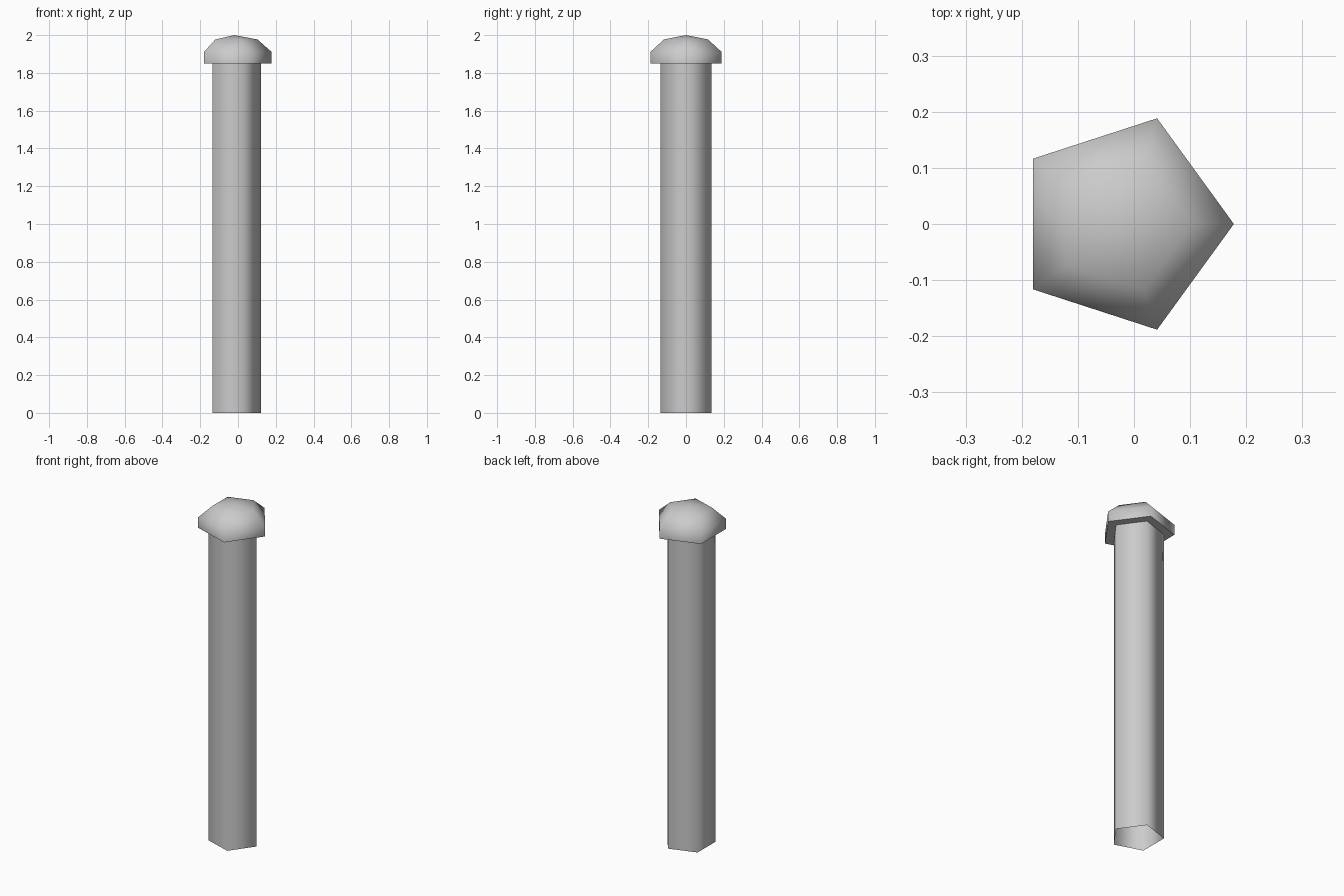
import bpy, bmesh
from math import sin, cos, pi, radians

if "Cube" in bpy.data.objects:
    bpy.data.objects.remove(bpy.data.objects["Cube"])

SIDES = 5
CX = -0.02  # axis of the five-sided post


def lathe(name, profile, apex=None):
    """Five-sided revolve of (radius, z) points, optionally closed by an apex."""
    bm = bmesh.new()
    rings = [[bm.verts.new((CX + r * cos(2 * pi * i / SIDES),
                            r * sin(2 * pi * i / SIDES), z))
              for i in range(SIDES)] for r, z in profile]
    for a, b in zip(rings, rings[1:]):
        for i in range(SIDES):
            j = (i + 1) % SIDES
            bm.faces.new((a[i], a[j], b[j], b[i]))
    if apex is not None:
        top = bm.verts.new((CX, 0, apex))
        for i in range(SIDES):
            bm.faces.new((rings[-1][i], rings[-1][(i + 1) % SIDES], top))
    me = bpy.data.meshes.new(name)
    bm.to_mesh(me)
    bm.free()
    ob = bpy.data.objects.new(name, me)
    bpy.context.collection.objects.link(ob)
    bpy.context.view_layer.objects.active = ob
    ob.select_set(True)
    # Smooth around the 72 degree corners, sharp at the 90 degree cap rim
    bpy.ops.object.shade_smooth_by_angle(angle=radians(80))
    ob.select_set(False)
    return ob


# Open-bottomed shaft, flat underside of the cap, cap rim and domed top
lathe("capped_post", [(0.142, 0), (0.142, 1.85), (0.198, 1.85),
                      (0.198, 1.911), (0.123, 1.977)], apex=2.0)
